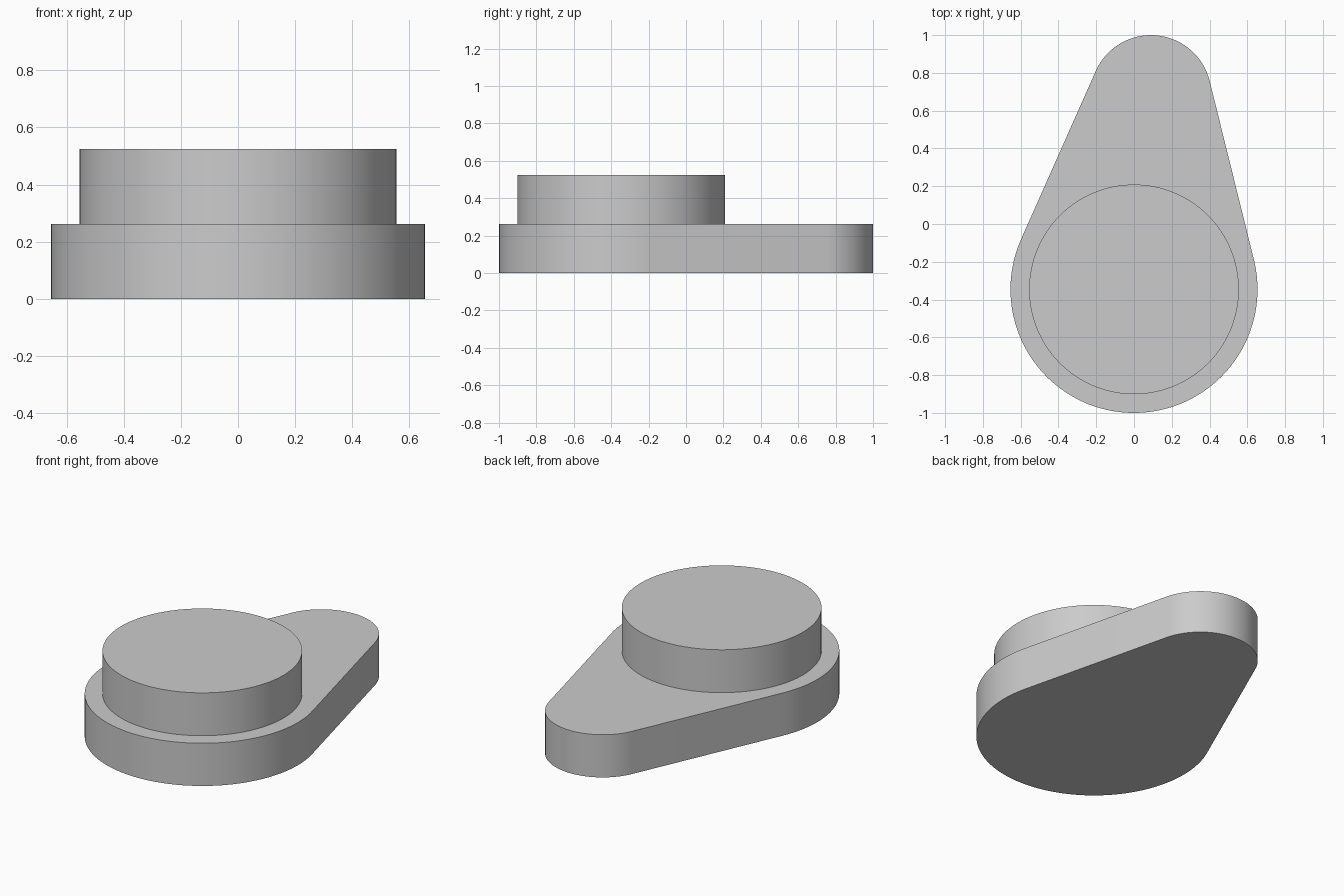
import bpy, bmesh, math
from mathutils import Vector

cube = bpy.data.objects.get("Cube")
if cube:
    bpy.data.objects.remove(cube, do_unlink=True)

GREY = (0.6, 0.6, 0.6, 1.0)
grey = bpy.data.materials.new("plain grey")
grey.use_nodes = True
grey.diffuse_color = GREY
grey.node_tree.nodes["Principled BSDF"].inputs["Base Color"].default_value = GREY


def arc(centre, radius, start, end, steps):
    """Points along an arc, both ends included."""
    angles = [start + (end - start) * i / steps for i in range(steps + 1)]
    return [centre + radius * Vector((math.cos(a), math.sin(a))) for a in angles]


def extrude_profile(name, points, bottom, top):
    """Solid prism from a flat outline, smooth round the sides."""
    bm = bmesh.new()
    face = bm.faces.new([bm.verts.new((p.x, p.y, bottom)) for p in points])
    result = bmesh.ops.extrude_face_region(bm, geom=[face], use_keep_orig=True)
    verts = [g for g in result["geom"] if isinstance(g, bmesh.types.BMVert)]
    bmesh.ops.translate(bm, verts=verts, vec=(0, 0, top - bottom))
    bmesh.ops.recalc_face_normals(bm, faces=bm.faces)
    mesh = bpy.data.meshes.new(name)
    bm.to_mesh(mesh)
    bm.free()
    mesh.materials.append(grey)
    obj = bpy.data.objects.new(name, mesh)
    bpy.context.collection.objects.link(obj)
    bpy.ops.object.select_all(action="DESELECT")
    obj.select_set(True)
    bpy.context.view_layer.objects.active = obj
    bpy.ops.object.shade_smooth_by_angle(angle=math.radians(30))
    return obj


# Base plate: a large and a small circle joined by their outer tangents
big, big_r = Vector((0, -0.346)), 0.654
small, small_r = Vector((0.09, 0.68)), 0.32
span = small - big
heading = math.atan2(span.y, span.x)
lean = math.acos((big_r - small_r) / span.length)
right, left = heading - lean, heading + lean
outline = arc(small, small_r, right, left, 48)
outline += arc(big, big_r, left, right + math.tau, 96)
extrude_profile("base_plate", outline, 0, 0.262)

# Round boss standing on the wide end
boss = arc(big, 0.555, 0, math.tau, 128)[:-1]
extrude_profile("round_boss", boss, 0.262, 0.525)
